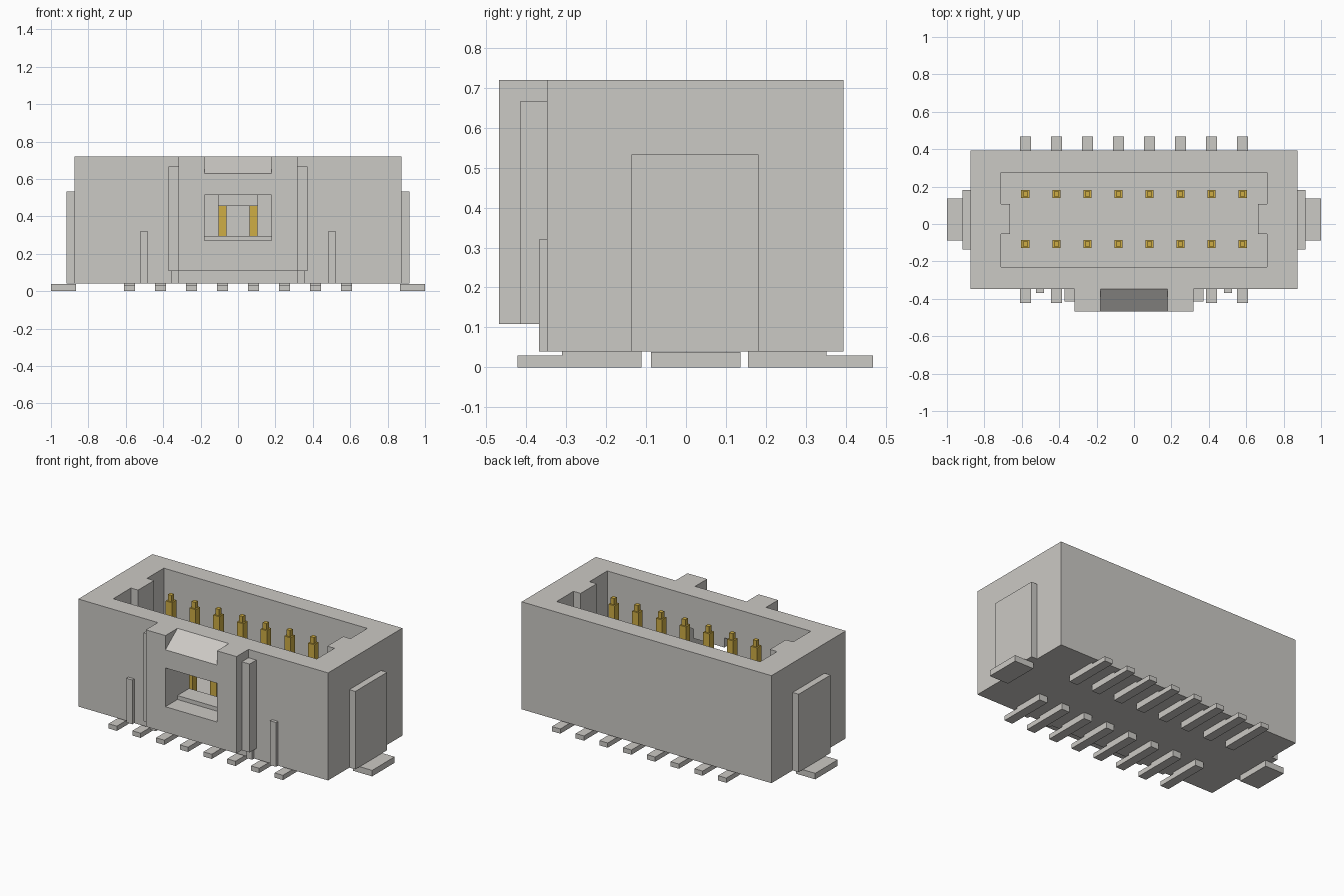
import bpy
import bmesh

cube = bpy.data.objects.get("Cube")
if cube:
    bpy.data.objects.remove(cube, do_unlink=True)


def material(name, color):
    mat = bpy.data.materials.new(name)
    mat.use_nodes = True
    mat.diffuse_color = color
    mat.node_tree.nodes["Principled BSDF"].inputs["Base Color"].default_value = color
    return mat


GREY = material("warm grey", (0.60, 0.585, 0.555, 1))
GOLD = material("gold", (0.62, 0.42, 0.06, 1))


def finish(name, bm, mat):
    bmesh.ops.recalc_face_normals(bm, faces=bm.faces[:])
    mesh = bpy.data.meshes.new(name)
    bm.to_mesh(mesh)
    bm.free()
    mesh.materials.append(mat)
    obj = bpy.data.objects.new(name, mesh)
    bpy.context.collection.objects.link(obj)
    return obj


def prism(name, points, direction, mat=GREY):
    """Extrude a flat outline along a direction."""
    bm = bmesh.new()
    face = bm.faces.new([bm.verts.new(p) for p in points])
    extruded = bmesh.ops.extrude_face_region(bm, geom=[face])["geom"]
    verts = [v for v in extruded if isinstance(v, bmesh.types.BMVert)]
    bmesh.ops.translate(bm, verts=verts, vec=direction)
    return finish(name, bm, mat)


def box(name, x, y, z, mat=GREY):
    corners = [(x[0], y[0], z[0]), (x[1], y[0], z[0]),
               (x[1], y[1], z[0]), (x[0], y[1], z[0])]
    return prism(name, corners, (0, 0, z[1] - z[0]), mat)


def pair(name, x, y, z):
    """Box on the left (+x) and its mirror on the right."""
    box("left_" + name, x, y, z)
    box("right_" + name, (-x[1], -x[0]), y, z)


def cut(target, cutter):
    cutter.hide_render = True
    mod = target.modifiers.new("cut", "BOOLEAN")
    mod.operation = "DIFFERENCE"
    mod.solver = "EXACT"
    mod.object = cutter
    bpy.context.view_layer.objects.active = target
    bpy.ops.object.modifier_apply(modifier=mod.name)
    bpy.data.objects.remove(cutter, do_unlink=True)


BASE, TOP = 0.04, 0.72
FRONT, BACK = -0.348, 0.394
CAV_FRONT, CAV_BACK, FLOOR = -0.23, 0.276, 0.2
LATCH_FRONT = -0.468
SILL, HEAD, OPEN = 0.27, 0.515, 0.18

# Housing with keyed cavity and latch window
housing = box("housing", (-0.874, 0.874), (FRONT, BACK), (BASE, TOP))
half = [(0.712, CAV_FRONT), (0.712, -0.053), (0.662, -0.053),
        (0.662, 0.107), (0.712, 0.107), (0.712, CAV_BACK)]
outline = half + [(-x, y) for x, y in reversed(half)]
cut(housing, prism("cavity", [(x, y, FLOOR) for x, y in outline], (0, 0, 0.7)))
cut(housing, box("wall_window", (-OPEN, OPEN), (-0.4, -0.18), (0.295, HEAD)))
box("window_tab", (-0.108, 0.108), (FRONT, CAV_FRONT), (0.455, HEAD))

# Latch block with window and sloped lead-in
latch = box("latch_block", (-0.317, 0.317), (LATCH_FRONT, FRONT), (0.108, TOP))
cut(latch, box("latch_window", (-OPEN, OPEN), (-0.6, -0.3), (SILL, HEAD)))
rise, run = 0.09, FRONT - LATCH_FRONT
slope = [(-OPEN, LATCH_FRONT - run, TOP - 2 * rise), (-OPEN, FRONT + run, TOP + rise),
         (-OPEN, LATCH_FRONT - run, TOP + rise)]
cut(latch, prism("lead_in", slope, (2 * OPEN, 0, 0)))

# Ribs beside the latch and on the front wall
pair("latch_wing", (0.317, 0.372), (-0.415, FRONT), (0.108, 0.667))
pair("wing_foot", (0.317, 0.357), (-0.368, FRONT), (BASE, 0.108))
pair("front_rib", (0.482, 0.524), (-0.368, FRONT), (BASE, 0.32))

# Side plates and solder tabs
pair("side_plate", (0.874, 0.916), (-0.136, 0.182), (BASE, 0.533))
pair("solder_tab", (0.865, 1.0), (-0.088, 0.137), (0, 0.038))

# Contact pins and stepped solder leads, two rows of eight
for i in range(8):
    x = (i - 3.5) * 0.166
    for row, y in (("front", -0.107), ("back", 0.16)):
        box(f"{row}_pin_{i + 1}", (x - 0.022, x + 0.022),
            (y - 0.022, y + 0.022), (FLOOR, 0.595), GOLD)
        box(f"{row}_pin_tip_{i + 1}", (x - 0.013, x + 0.013),
            (y - 0.013, y + 0.013), (0.595, 0.635), GOLD)
    left, width = x - 0.029, 0.058
    for row, inner, step, outer in (("front", -0.112, -0.31, -0.422),
                                    ("back", 0.155, 0.352, 0.468)):
        profile = [(inner, 0), (outer, 0), (outer, 0.03),
                   (step, 0.03), (step, BASE), (inner, BASE)]
        prism(f"{row}_lead_{i + 1}", [(left, y, z) for y, z in profile], (width, 0, 0))
